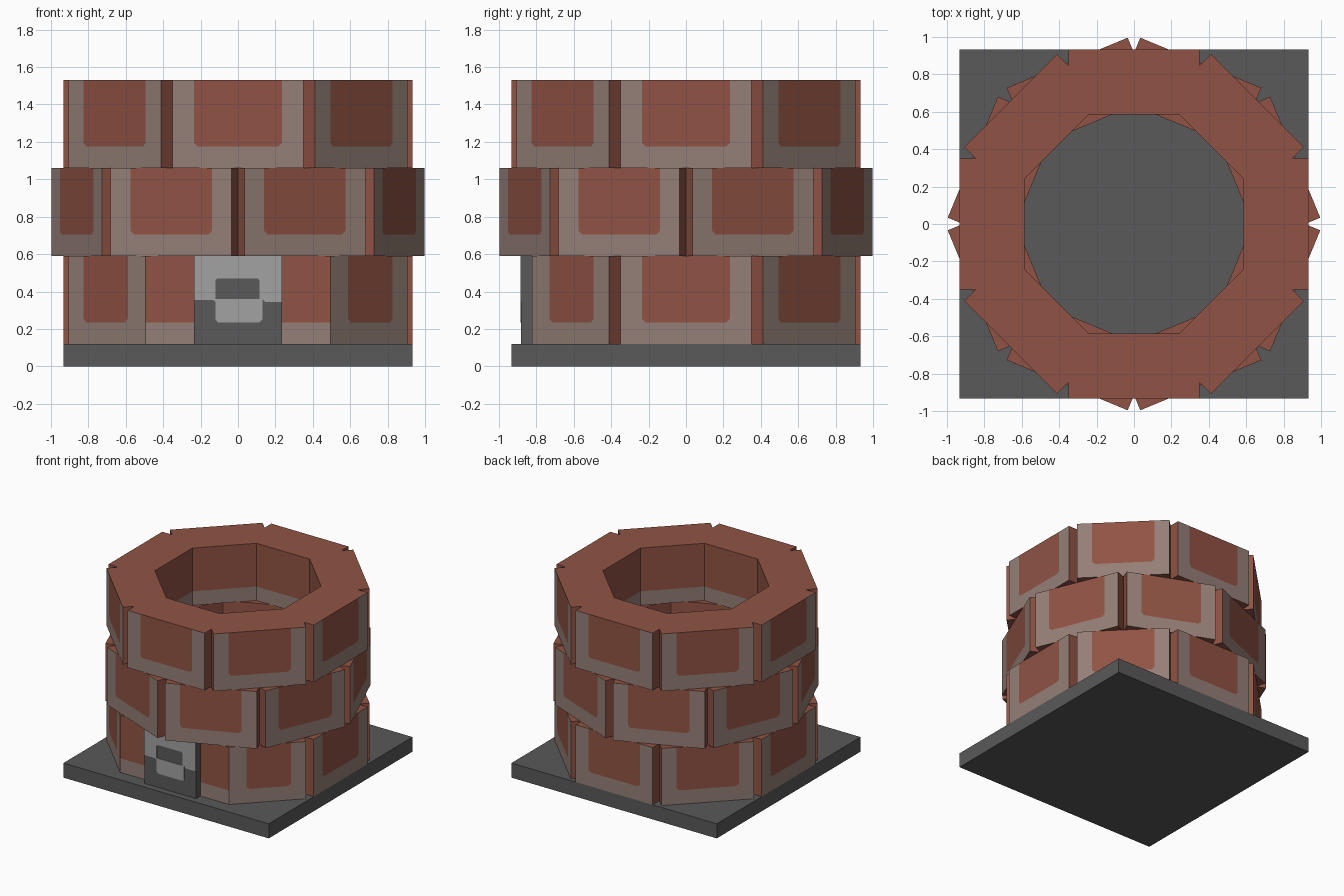
import bpy, bmesh, math
from mathutils import Vector

if "Cube" in bpy.data.objects:
    bpy.data.objects.remove(bpy.data.objects["Cube"])

TAN = math.tan(math.pi / 8)
OUT, INN, HALF = 0.933, 0.585, 0.35      # brick face distance, inner wall distance, half width
NOTCH, INW = HALF / TAN, INN * TAN
PANEL, SILL, H = 0.235, 0.115, 0.47      # panel half width, mortar height, course height


def mat(name, c):
    m = bpy.data.materials.new(name)
    m.diffuse_color = (*c, 1)
    m.use_nodes = True
    m.node_tree.nodes["Principled BSDF"].inputs["Base Color"].default_value = m.diffuse_color
    return m


red = mat("brick_red", (0.280, 0.086, 0.058))
mortar = mat("mortar_mauve", (0.300, 0.212, 0.184))
dark = mat("dark_grey", (0.100, 0.100, 0.100))
light = mat("light_grey", (0.365, 0.365, 0.365))


def finish(bm, name, mats):
    bmesh.ops.remove_doubles(bm, verts=bm.verts, dist=0.0005)
    me = bpy.data.meshes.new(name)
    bm.to_mesh(me)
    bm.free()
    for m in mats:
        me.materials.append(m)
    bpy.context.collection.objects.link(bpy.data.objects.new(name, me))


def brick(bm, ang, z0, lo=-HALF, hi=HALF, face=OUT, panel=(-PANEL, PANEL)):
    """One wedge of a course; lo/hi shorter than HALF means the brick is cut there."""
    t = Vector((math.cos(ang), math.sin(ang), 0))
    n = Vector((math.sin(ang), -math.cos(ang), 0))
    z1, zs = z0 + H, z0 + SILL

    def add(pts, m):
        f = bm.faces.new([bm.verts.new(t * u + n * d + Vector((0, 0, z))) for u, d, z in pts])
        f.material_index = m

    # top, underside and notch sides
    outline = [(lo, face), (-INW, INN), (INW, INN), (hi, face)]
    if hi == HALF:
        outline.insert(3, (HALF, NOTCH))
        add([(hi, face, z0), (hi, NOTCH, z0), (hi, NOTCH, z1), (hi, face, z1)], 0)
    if lo == -HALF:
        outline.insert(1, (-HALF, NOTCH))
        add([(lo, NOTCH, z0), (lo, face, z0), (lo, face, z1), (lo, NOTCH, z1)], 0)
    add([(u, d, z0) for u, d in outline], 0)
    add([(u, d, z1) for u, d in reversed(outline)], 0)
    # inner wall with mortar strip at the foot
    for a, b, m in ((z0, zs, 1), (zs, z1, 0)):
        add([(INW, INN, a), (-INW, INN, a), (-INW, INN, b), (INW, INN, b)], m)
    # outer face: red panel in a mortar U, or a plain strip when there is no panel
    if panel:
        p, q = panel
        c = 0.02
        cup = [(p, z1), (p, zs + c), (p + c, zs), (q - c, zs), (q, zs + c), (q, z1)]
        frame = [(lo, z1), (lo, z0), (hi, z0), (hi, z1)] + cup[::-1]
        add([(u, face, z) for u, z in cup], 0)
        add([(u, face, z) for u, z in frame], 1)
    else:
        for a, b, m in ((z0, zs, 1), (zs, z1, 0)):
            add([(lo, face, a), (hi, face, a), (hi, face, b), (lo, face, b)], m)


# Three brick courses, the middle one turned by half a brick
CUT = 0.233
WALL = (OUT + CUT) * math.sqrt(0.5)
WALL_W = (OUT - CUT) * math.sqrt(0.5)
for i, name in enumerate(("lower_course", "middle_course", "upper_course")):
    bm = bmesh.new()
    for k in range(8):
        ang = (k + 0.5 * (i == 1)) * math.pi / 4
        opts = {}
        if i == 0:      # flat wall for the door, with cut bricks on both sides
            opts = {0: dict(lo=-WALL_W, hi=WALL_W, face=WALL, panel=None),
                    1: dict(lo=-CUT, panel=(-0.10, PANEL)),
                    7: dict(hi=CUT, panel=(-PANEL, 0.10))}.get(k, {})
        brick(bm, ang, 0.12 + i * H, **opts)
    finish(bm, name, [red, mortar])


def box(name, lo, hi, m):
    bm = bmesh.new()
    bmesh.ops.create_cube(bm, size=1)
    for v in bm.verts:
        v.co = [a + (b - a) * (c + 0.5) for a, b, c in zip(lo, hi, v.co)]
    finish(bm, name, [m])


box("base_slab", (-0.933, -0.933, 0), (0.933, 0.933, 0.12), dark)
box("door", (-0.235, -0.881, 0.12), (0.235, -0.80, 0.59), dark)


def plate(name, pts):
    """Thin light plate on the door front, outline given in x and z."""
    bm = bmesh.new()
    f = bm.faces.new([bm.verts.new((x, -0.885, z)) for x, z in pts])
    r = bmesh.ops.extrude_face_region(bm, geom=[f])
    for v in r["geom"]:
        if isinstance(v, bmesh.types.BMVert):
            v.co.y += 0.004
    bmesh.ops.recalc_face_normals(bm, faces=bm.faces)
    finish(bm, name, [light])


# Light upper door frame around the dark window, and the light lower panel
plate("door_frame", [(-0.235, 0.355), (-0.135, 0.355), (-0.12, 0.345), (-0.12, 0.36),
                     (-0.12, 0.46), (-0.11, 0.47), (0.105, 0.47), (0.115, 0.46),
                     (0.115, 0.36), (0.13, 0.36), (0.145, 0.345), (0.235, 0.345),
                     (0.235, 0.59), (-0.235, 0.59)])
plate("door_panel", [(-0.12, 0.25), (-0.105, 0.235), (0.115, 0.235), (0.13, 0.25),
                     (0.13, 0.36), (-0.12, 0.36)])
